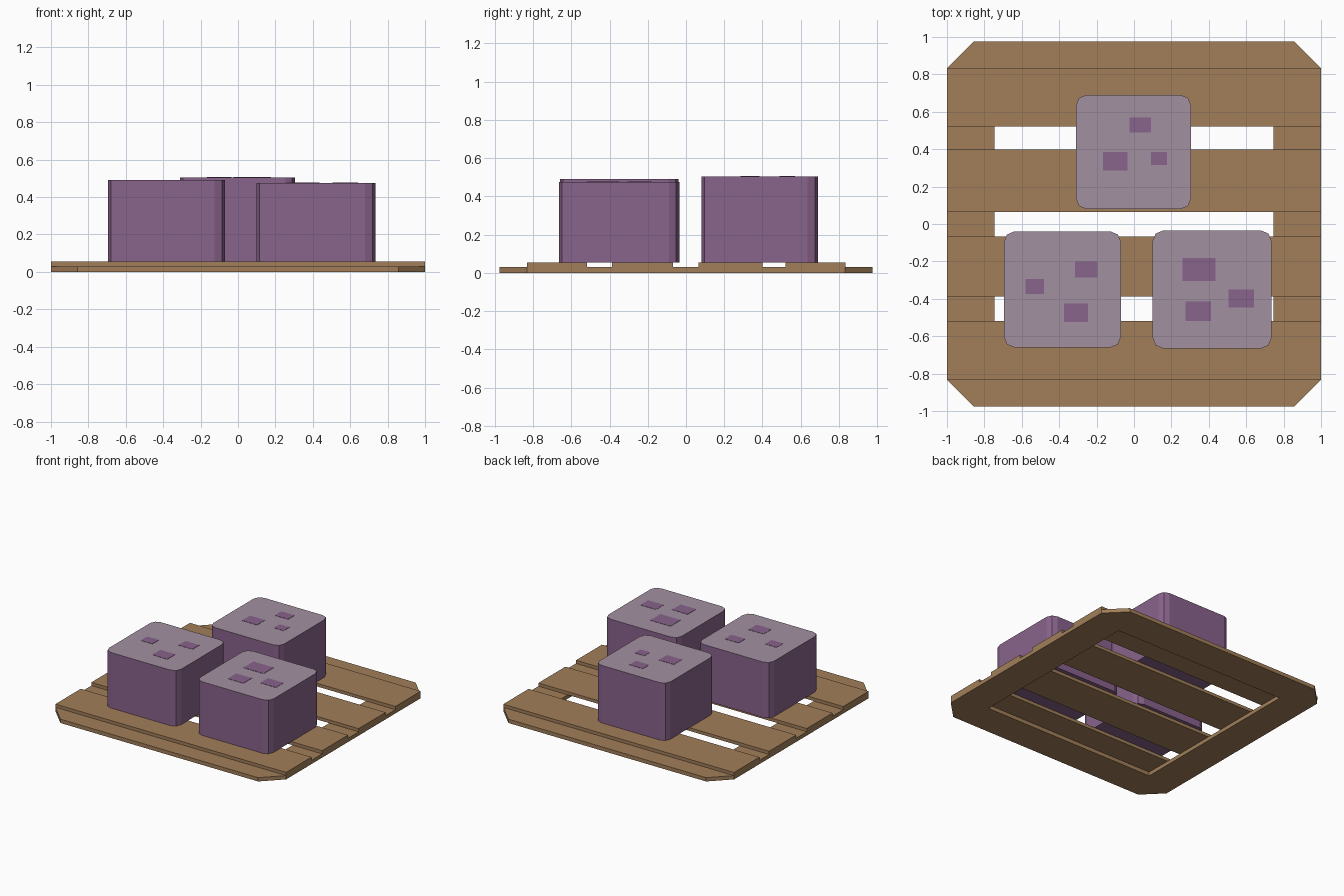
import bpy
import bmesh
from math import cos, sin, pi

if "Cube" in bpy.data.objects:
    bpy.data.objects.remove(bpy.data.objects["Cube"], do_unlink=True)


def material(name, color):
    mat = bpy.data.materials.new(name)
    mat.use_nodes = True
    mat.diffuse_color = (*color, 1)
    mat.node_tree.nodes["Principled BSDF"].inputs["Base Color"].default_value = (*color, 1)
    return mat


wood = material("wood brown", (0.36, 0.21, 0.10))
purple = material("purple", (0.25, 0.125, 0.26))
mauve = material("pale mauve", (0.36, 0.28, 0.35))


def finish(name, bm, mats):
    bmesh.ops.recalc_face_normals(bm, faces=bm.faces[:])
    mesh = bpy.data.meshes.new(name)
    bm.to_mesh(mesh)
    bm.free()
    for mat in mats:
        mesh.materials.append(mat)
    obj = bpy.data.objects.new(name, mesh)
    bpy.context.collection.objects.link(obj)
    return obj


def prism(name, outline, z0, z1, mats):
    """Extrude a flat outline; upward faces take the last material."""
    bm = bmesh.new()
    face = bm.faces.new([bm.verts.new((x, y, z0)) for x, y in outline])
    top = bmesh.ops.extrude_face_region(bm, geom=[face])["geom"]
    for v in top:
        if isinstance(v, bmesh.types.BMVert):
            v.co.z = z1
    bmesh.ops.recalc_face_normals(bm, faces=bm.faces[:])
    for f in bm.faces:
        f.material_index = len(mats) - 1 if f.normal.z > 0.5 else 0
    return finish(name, bm, mats)


def rectangle(x0, x1, y0, y1):
    return [(x0, y0), (x1, y0), (x1, y1), (x0, y1)]


def rounded(x0, x1, y0, y1, r, steps=2):
    """Rectangle outline with rounded corners."""
    centres = [(x1 - r, y1 - r), (x0 + r, y1 - r), (x0 + r, y0 + r), (x1 - r, y0 + r)]
    return [(cx + r * cos((q + i / steps) * pi / 2), cy + r * sin((q + i / steps) * pi / 2))
            for q, (cx, cy) in enumerate(centres) for i in range(steps + 1)]


# Base frame: four mitred boards with cut outer corners
W, D, CUT = 1.0, 0.975, 0.143
IX, IY = 0.745, 0.72
outer = [(W, -D + CUT), (W, D - CUT), (W - CUT, D), (-W + CUT, D),
         (-W, D - CUT), (-W, -D + CUT), (-W + CUT, -D), (W - CUT, -D)]
inner = [(sx * IX, sy * IY) for sx, sy in ((1, -1), (1, 1), (-1, 1), (-1, -1))]
bm = bmesh.new()
rings = []
for z in (0, 0.03):
    o = [bm.verts.new((x, y, z)) for x, y in outer]
    n = [bm.verts.new((x, y, z)) for x, y in inner]
    rings.append((o, n))
    for k in range(4):
        a, b = 2 * k, 2 * k + 1
        bm.faces.new((o[a], o[b], n[(k + 1) % 4], n[k]))
        bm.faces.new((o[b], o[(b + 1) % 8], n[(k + 1) % 4]))
for low, high in zip(*rings):
    for i in range(len(low)):
        j = (i + 1) % len(low)
        bm.faces.new((low[i], low[j], high[j], high[i]))
finish("base_frame", bm, [wood])

# Four slats across the frame
for i, y in enumerate((-0.675, -0.227, 0.232, 0.677)):
    half = 0.157 if i in (0, 3) else 0.16 if i == 1 else 0.167
    prism(f"slat_{i + 1}", rectangle(-W, W, y - half, y + half), 0.03, 0.055, [wood])

# Blocks with pale tops: bounds, top height and spots (x, y, width, depth)
blocks = {
    "right_block": ((-0.695, -0.07, -0.66, -0.04), 0.49,
                    [(-0.53, -0.335, 0.10, 0.08), (-0.255, -0.243, 0.12, 0.085),
                     (-0.31, -0.475, 0.13, 0.10)]),
    "left_block": ((0.10, 0.735, -0.665, -0.035), 0.475,
                   [(0.348, -0.243, 0.175, 0.125), (0.573, -0.398, 0.135, 0.095),
                    (0.343, -0.467, 0.135, 0.105)]),
    "back_block": ((-0.31, 0.305, 0.08, 0.69), 0.505,
                   [(-0.10, 0.335, 0.13, 0.10), (0.033, 0.53, 0.115, 0.08),
                    (0.133, 0.35, 0.085, 0.07)]),
}
for name, (bounds, top, spots) in blocks.items():
    prism(name, rounded(*bounds, 0.055), 0.055, top, [purple, mauve])
    for i, (x, y, w, d) in enumerate(spots):
        prism(f"{name}_spot_{i + 1}", rectangle(x - w / 2, x + w / 2, y - d / 2, y + d / 2),
              top - 0.001, top + 0.002, [purple])
